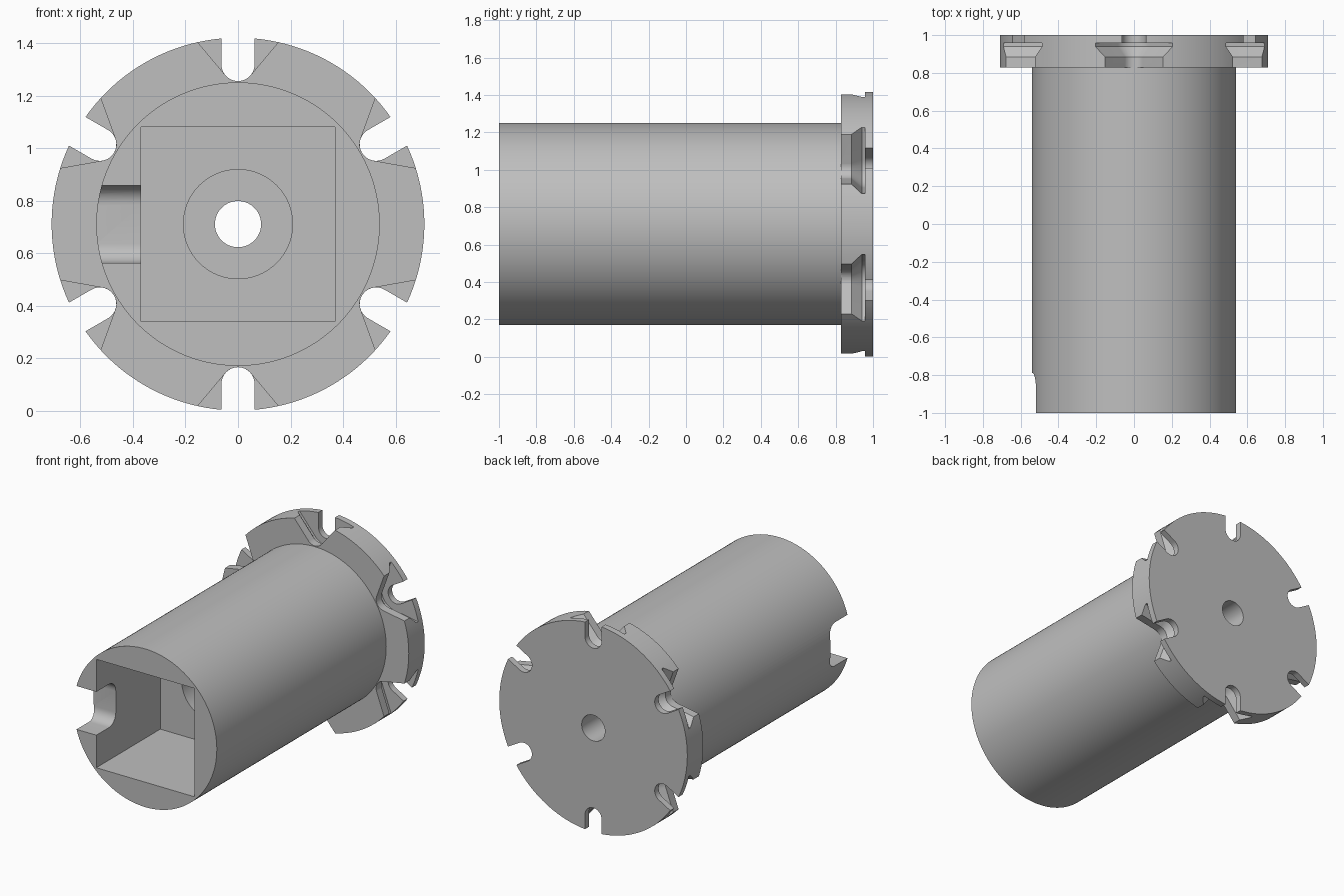
import bpy, bmesh, math
from mathutils import Matrix, Vector

cube = bpy.data.objects.get("Cube")
if cube:
    bpy.data.objects.remove(cube, do_unlink=True)

R = 0.71            # flange radius, also the axis height
BODY_R = 0.54
FLANGE_Y = 0.828
SLOT_R, SLOT_C = 0.063, 0.608

grey = bpy.data.materials.new("plain grey")
grey.use_nodes = True
colour = (0.52, 0.52, 0.52, 1)
grey.diffuse_color = colour
grey.node_tree.nodes["Principled BSDF"].inputs["Base Color"].default_value = colour


def loft(name, rings):
    """Closed solid through rings of equal point count."""
    bm = bmesh.new()
    loops = [[bm.verts.new(p) for p in ring] for ring in rings]
    n = len(loops[0])
    for a, b in zip(loops, loops[1:]):
        for i in range(n):
            j = (i + 1) % n
            bm.faces.new((a[i], a[j], b[j], b[i]))
    bm.faces.new(loops[0])
    bm.faces.new(loops[-1])
    bmesh.ops.recalc_face_normals(bm, faces=bm.faces)
    mesh = bpy.data.meshes.new(name)
    bm.to_mesh(mesh)
    bm.free()
    mesh.materials.append(grey)
    obj = bpy.data.objects.new(name, mesh)
    bpy.context.collection.objects.link(obj)
    return obj


def circle(r, y, n=144):
    return [(r * math.cos(2 * math.pi * i / n), y, R + r * math.sin(2 * math.pi * i / n))
            for i in range(n)]


def notch(y, r, lean, turn):
    """Round-bottomed notch outline, its sides leaning outwards, turned about the axis."""
    a = math.radians(lean)
    reach = 0.3
    pts = [(-r * math.cos(a) - reach * math.sin(a), -r * math.sin(a) + reach * math.cos(a))]
    steps = 16
    for i in range(steps + 1):
        t = math.pi + a + (math.pi - 2 * a) * i / steps
        pts.append((r * math.cos(t), r * math.sin(t)))
    pts.append((-pts[0][0], pts[0][1]))
    rot = Matrix.Rotation(turn, 3, 'Y')
    return [rot @ Vector((x, y, SLOT_C + z)) + Vector((0, 0, R)) for x, z in pts]


def square(half, y):
    return [(sx * half, y, R + sz * half) for sx, sz in ((-1, -1), (1, -1), (1, 1), (-1, 1))]


def side_slot(x):
    """Rounded window outline, open to the front."""
    half, end, r = 0.148, -0.79, 0.075
    pts = [(x, -1.1, R - half)]
    for sign, start in ((-1, -90), (1, 0)):
        for i in range(9):
            t = math.radians(start + 90 * i / 8)
            pts.append((x, end - r + r * math.cos(t), R + sign * (half - r) + r * math.sin(t)))
    pts.append((x, -1.1, R + half))
    return pts


# Turned body with flange
body = loft("flanged_sleeve", [circle(BODY_R, -1), circle(BODY_R, FLANGE_Y),
                               circle(R, FLANGE_Y), circle(R, 1)])

# Square socket, stepped bore and side window
cutters = [
    loft("socket_cutter", [square(0.37, -1.1), square(0.37, -0.31)]),
    loft("bore_cutter", [circle(0.208, -0.5, 64), circle(0.208, 0.65, 64),
                         circle(0.088, 0.65, 64), circle(0.088, 1.1, 64)]),
    loft("window_cutter", [side_slot(-0.7), side_slot(-0.3)]),
]

# Six rim notches: a straight slot plus a flared, undercut pocket
for k in range(6):
    turn = k * math.pi / 3
    cutters.append(loft("slot_cutter", [notch(y, SLOT_R, 0, turn) for y in (0.8, 1.1)]))
    wide = SLOT_R + 0.048
    cutters.append(loft("pocket_cutter", [notch(y, r, 40, turn) for y, r in
                                          ((0.8, SLOT_R), (0.885, SLOT_R),
                                           (0.94, wide), (0.957, wide))]))

for c in cutters:
    c.hide_render = True
    mod = body.modifiers.new(c.name, 'BOOLEAN')
    mod.operation = 'DIFFERENCE'
    mod.solver = 'EXACT'
    mod.object = c

# Bake the cuts and drop the cutters
bpy.context.view_layer.update()
graph = bpy.context.evaluated_depsgraph_get()
result = bpy.data.meshes.new_from_object(body.evaluated_get(graph))
body.modifiers.clear()
body.data = result
for c in cutters:
    bpy.data.objects.remove(c, do_unlink=True)

# Smooth round walls, crisp edges
bpy.ops.object.select_all(action='DESELECT')
body.select_set(True)
bpy.context.view_layer.objects.active = body
bpy.ops.object.shade_smooth_by_angle(angle=math.radians(25))
